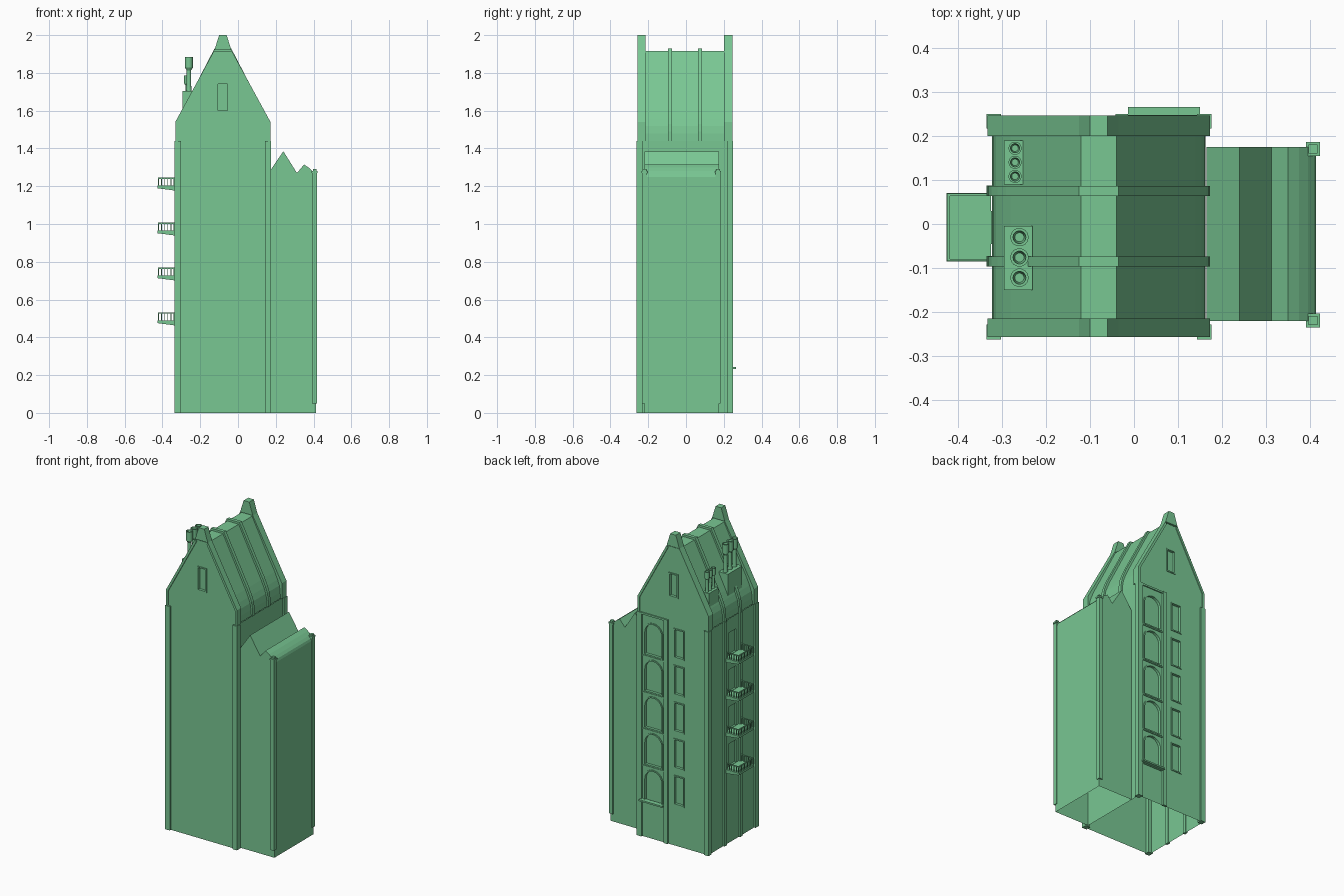
import bpy, bmesh, math
from mathutils import Vector

old = bpy.data.objects.get("Cube")
if old:
    bpy.data.objects.remove(old, do_unlink=True)

green = bpy.data.materials.new("soft_green")
green.use_nodes = True
COLOR = (0.19, 0.57, 0.29, 1)
green.diffuse_color = COLOR
green.node_tree.nodes["Principled BSDF"].inputs["Base Color"].default_value = COLOR


def finish(name, bm, recalc=True):
    if recalc:
        bmesh.ops.recalc_face_normals(bm, faces=bm.faces)
    me = bpy.data.meshes.new(name)
    bm.to_mesh(me)
    bm.free()
    me.materials.append(green)
    ob = bpy.data.objects.new(name, me)
    bpy.context.collection.objects.link(ob)
    return ob


def add_box(bm, x0, x1, y0, y1, z0, z1):
    vs = bmesh.ops.create_cube(bm, size=1)["verts"]
    for v in vs:
        v.co = Vector(((x0 + x1) / 2 + v.co.x * (x1 - x0),
                       (y0 + y1) / 2 + v.co.y * (y1 - y0),
                       (z0 + z1) / 2 + v.co.z * (z1 - z0)))


def boxes(name, *dims):
    bm = bmesh.new()
    for d in dims:
        add_box(bm, *d)
    return finish(name, bm)


def add_prism(bm, pts, y0, y1):
    a = [bm.verts.new((x, y0, z)) for x, z in pts]
    b = [bm.verts.new((x, y1, z)) for x, z in pts]
    bm.faces.new(a)
    bm.faces.new(b[::-1])
    for i in range(len(pts)):
        j = (i + 1) % len(pts)
        bm.faces.new((a[j], a[i], b[i], b[j]))


def skin(name, pts, y0, y1, ends=None):
    """Open sheet through a profile, with optional end walls."""
    bm = bmesh.new()
    a = [bm.verts.new((x, y0, z)) for x, z in pts]
    b = [bm.verts.new((x, y1, z)) for x, z in pts]
    for i in range(len(pts) - 1):
        bm.faces.new((a[i], a[i + 1], b[i + 1], b[i]))
    if ends:
        for row, y in ((a, y0), (b, y1)):
            bm.faces.new(row + [bm.verts.new((x, y, z)) for x, z in ends])
    return finish(name, bm)


def wall(name, outline, holes, place, out, depth=0.012):
    """Flat wall with recessed openings; place maps (a, z) to 3D."""
    bm = bmesh.new()
    out = Vector(out)
    loops = [[bm.verts.new(place(a, z)) for a, z in ring] for ring in [outline] + holes]
    edges = [bm.edges.new((r[i - 1], r[i])) for r in loops for i in range(len(r))]
    bmesh.ops.triangle_fill(bm, use_beauty=True, edges=edges, normal=out)
    for r in loops[1:]:
        back = [bm.verts.new(v.co - out * depth) for v in r]
        for i in range(len(r)):
            bm.faces.new((r[i - 1], r[i], back[i], back[i - 1]))
        bm.faces.new(back)
    return finish(name, bm)


def frames(name, holes, place, out, width=0.008, proud=0.005):
    """Raised surround for each opening."""
    bm = bmesh.new()
    out = Vector(out)
    for ring in holes:
        A, Z = [p[0] for p in ring], [p[1] for p in ring]
        ca, cz = (min(A) + max(A)) / 2, (min(Z) + max(Z)) / 2
        sa = 1 + 2 * width / (max(A) - min(A))
        sz = 1 + 2 * width / (max(Z) - min(Z))
        big = [(ca + (a - ca) * sa, cz + (z - cz) * sz) for a, z in ring]
        rows = [[bm.verts.new(place(a, z) + out * d) for a, z in r]
                for r, d in ((ring, 0), (ring, proud), (big, proud), (big, 0))]
        for p, q in zip(rows, rows[1:]):
            for i in range(len(ring)):
                bm.faces.new((p[i - 1], p[i], q[i], q[i - 1]))
    return finish(name, bm)


def rect(a0, a1, z0, z1):
    return [(a0, z0), (a1, z0), (a1, z1), (a0, z1)]


def arch(a0, a1, z0, z1, n=10):
    r, c = (a1 - a0) / 2, (a0 + a1) / 2
    return [(a0, z0), (a1, z0)] + [(c + r * math.cos(math.pi * i / n),
                                    z1 - r + r * math.sin(math.pi * i / n)) for i in range(n + 1)]


MID, FRONT, BACK, EAVE = -0.08, -0.25, 0.24, 1.44
LEFT, RIGHT = -0.325, 0.165


def mirrored(half):
    """Full gable profile from its right half, left to right."""
    return [(MID - d, z) for d, z in half] + [(MID + d, z) for d, z in half[::-1]]


# Roof with curved eaves and a flat ridge
roof_half = [(0.242, EAVE), (0.24, 1.48), (0.233, 1.52), (0.22, 1.555), (0.2, 1.6), (0.04, 1.915)]
rib_half = [(0.252, EAVE), (0.25, 1.49), (0.243, 1.53), (0.23, 1.565), (0.21, 1.61), (0.045, 1.928)]
gable_half = [(0.245, EAVE), (0.245, 1.54), (0.042, 1.915)]
roof = skin("roof", mirrored(roof_half), FRONT, BACK)
for y in (-0.085, 0.075):
    bm = bmesh.new()
    add_prism(bm, mirrored(rib_half), y - 0.011, y + 0.011)
    bmesh.ops.delete(bm, geom=[f for f in bm.faces if f.calc_center_median().z < EAVE + 0.001],
                     context="FACES_ONLY")
    finish("roof_rib", bm)

# Front and back walls, running up into the gables
outline = [(LEFT, 0)] + mirrored(gable_half) + [(RIGHT, 0)]
gable_window = rect(-0.105, -0.055, 1.6, 1.74)
levels = [0.236 * i for i in range(5)]
arches = [arch(0.003, 0.122, 0.235 + h, 0.435 + h) for h in levels]
small = [rect(-0.15, -0.09, 0.27 + h, 0.445 + h) for h in levels]
front_at = lambda a, z: Vector((a, FRONT, z))
back_at = lambda a, z: Vector((a, BACK, z))
left_at = lambda a, z: Vector((LEFT, a, z))
wall("front_wall", outline, [gable_window], front_at, (0, -1, 0))
frames("front_window_frame", [gable_window], front_at, (0, -1, 0))
openings = [gable_window] + arches + small
wall("back_wall", outline, openings, back_at, (0, 1, 0))
frames("back_window_frames", openings, back_at, (0, 1, 0))

# Side walls; the left one has doors behind the balconies
balcony_z = [0.475 + 0.238 * i for i in range(4)]
doors = [rect(-0.045, 0.03, z + 0.016, z + 0.16) for z in balcony_z]
wall("left_wall", rect(FRONT, BACK, 0, EAVE), doors, left_at, (-1, 0, 0))
skin("right_wall", [(RIGHT, EAVE), (RIGHT, 0)], FRONT, BACK)

# Gable parapets: coping strip, inner face and stepped cap
outer = [(0.252, EAVE), (0.252, 1.54), (0.045, 1.92)]
inner = [(0.238, EAVE), (0.238, 1.535), (0.037, 1.905)]
for name, y0, y1, y_in in (("front", -0.257, -0.215, -0.217), ("back", 0.2, 0.246, 0.202)):
    bm = bmesh.new()
    for s in (-1, 1):
        for i in range(2):
            quad = [outer[i], outer[i + 1], inner[i + 1], inner[i]]
            add_prism(bm, [(MID + s * d, z) for d, z in quad], y0, y1)
    add_prism(bm, mirrored([(0.045, 1.92), (0.02, 2.0)]), y0, y1)
    finish(name + "_gable_coping", bm)
    bm = bmesh.new()
    bm.faces.new([bm.verts.new((x, y_in, z)) for x, z in mirrored(gable_half)])
    finish(name + "_parapet_inner_face", bm)

# Corner pilasters, plus slim ones on the back and left walls
for x0, x1 in ((-0.335, -0.302), (0.143, 0.176)):
    for y0, y1 in ((-0.262, -0.228), (0.217, 0.25)):
        boxes("corner_pilaster", (x0, x1, y0, y1, 0, EAVE))
boxes("back_pilaster", (-0.042, -0.014, 0.235, 0.25, 0, EAVE))
for y in (-0.085, 0.075):
    boxes("left_pilaster", (-0.335, -0.32, y - 0.012, y + 0.012, 0, EAVE))

# Sills and string courses on the back
boxes("back_string_courses", (-0.014, 0.143, 0.238, 0.247, EAVE - 0.012, EAVE),
      *[(-0.014, 0.143, 0.238, 0.245, 0.218 + h, 0.225 + h) for h in levels[1:]])
boxes("entrance_sill", (-0.014, 0.15, 0.235, 0.266, 0.232, 0.242))

# Lower side wing with a zigzag roof and rounded outer edge
wing = [(RIGHT, 1.275), (0.24, 1.385), (0.312, 1.27), (0.35, 1.315), (0.375, 1.298),
        (0.395, 1.28), (0.408, 1.265), (0.413, 1.25), (0.413, 0)]
skin("side_wing", wing, -0.22, 0.175, ends=[(RIGHT, 0)])
for y in (-0.219, 0.17):
    boxes("wing_corner_post", (0.393, 0.418, y - 0.013, y + 0.013, 0.05, 1.27),
          (0.39, 0.422, y - 0.016, y + 0.016, 1.27, 1.28),
          (0.396, 0.416, y - 0.01, y + 0.01, 1.28, 1.29))

# Balconies: bracketed slab, rail and balusters
for z in balcony_z:
    bm = bmesh.new()
    add_prism(bm, [(-0.325, z - 0.013), (-0.325, z + 0.014), (-0.425, z + 0.014), (-0.425, z)], -0.085, 0.07)
    finish("balcony_slab", bm)
    bm = bmesh.new()
    lo, hi = z + 0.05, z + 0.056
    add_box(bm, -0.424, -0.418, -0.084, 0.069, lo, hi)
    for y in (-0.084, 0.064):
        add_box(bm, -0.42, LEFT, y, y + 0.005, lo, hi)
    spots = [(-0.421, -0.0815 + 0.0148 * i) for i in range(11)]
    spots += [(-0.421 + 0.0165 * i, y) for i in range(1, 6) for y in (-0.0815, 0.0665)]
    for x, y in spots:
        add_box(bm, x - 0.002, x + 0.002, y - 0.002, y + 0.002, z + 0.01, lo)
    finish("balcony_railing", bm)


# Chimney stacks with hollow pots
def pot(x, y, z, r, h, n=14):
    bm = bmesh.new()
    prof = [(0.7, 0), (0.6, 0.1), (0.55, 0.6), (1, 0.68), (1, 1), (0.7, 1), (0.5, 0.75)]
    rows = [[bm.verts.new((x + r * k * math.cos(2 * math.pi * i / n),
                           y + r * k * math.sin(2 * math.pi * i / n), z + h * t))
             for i in range(n)] for k, t in prof]
    for p, q in zip(rows, rows[1:]):
        for i in range(n):
            bm.faces.new((p[i - 1], p[i], q[i], q[i - 1]))
    bm.faces.new(rows[-1])
    ob = finish("chimney_pot", bm)
    bpy.ops.object.select_all(action="DESELECT")
    ob.select_set(True)
    bpy.context.view_layer.objects.active = ob
    bpy.ops.object.shade_smooth_by_angle()


boxes("large_chimney_stack", (-0.295, -0.23, -0.15, -0.005, 1.56, 1.705))
boxes("small_chimney_stack", (-0.295, -0.25, 0.09, 0.19, 1.56, 1.655))
for i in range(3):
    pot(-0.26, -0.03 - 0.046 * i, 1.705, 0.021, 0.18)
    pot(-0.27, 0.172 - 0.032 * i, 1.655, 0.015, 0.13)
